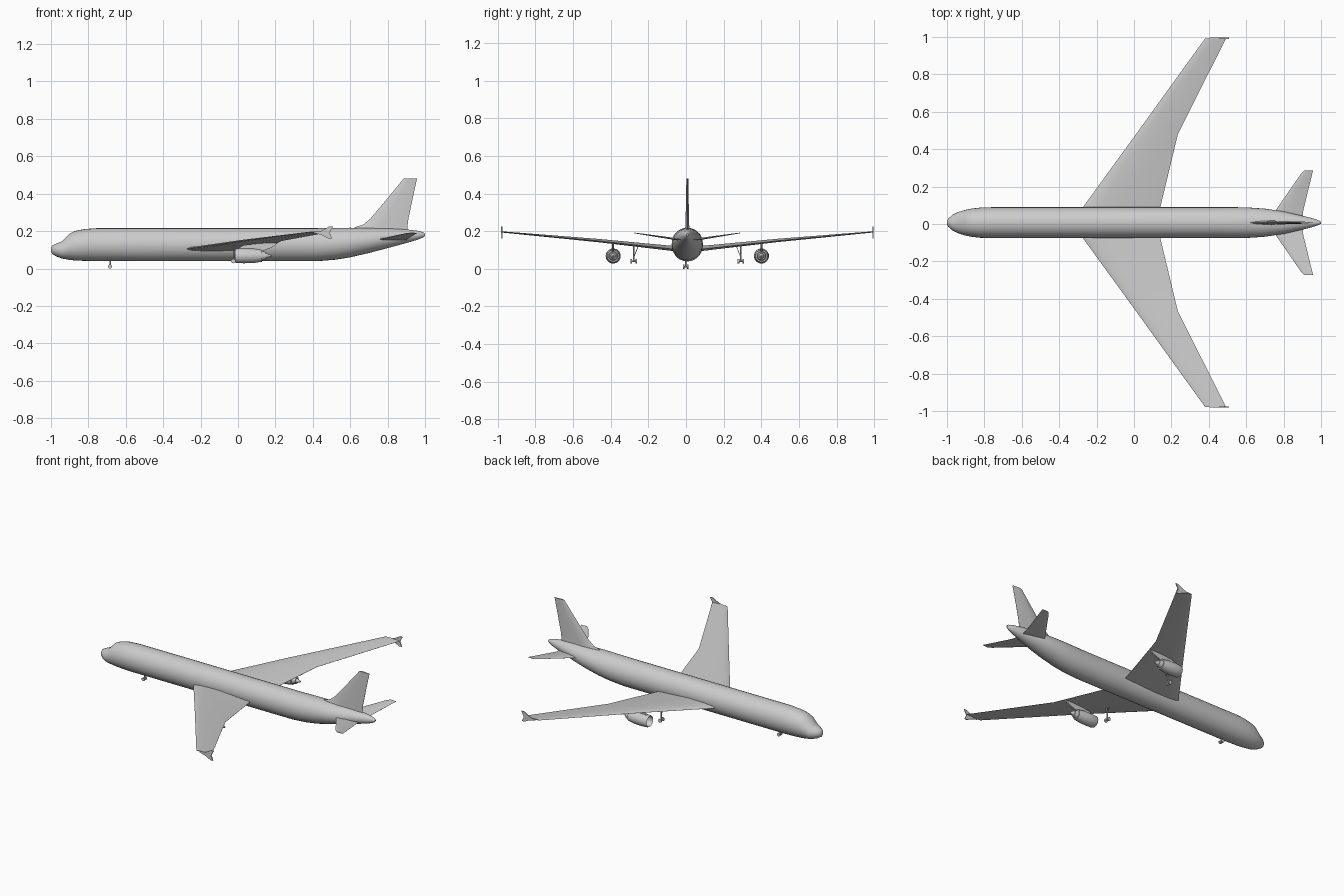
import bpy, bmesh, math
from mathutils import Vector

if "Cube" in bpy.data.objects:
    bpy.data.objects.remove(bpy.data.objects["Cube"])

CY = 0.007  # y of the aircraft's centre line

grey = bpy.data.materials.new("light_grey")
grey.use_nodes = True
COL = (0.60, 0.60, 0.60, 1)
grey.diffuse_color = COL
grey.node_tree.nodes["Principled BSDF"].inputs["Base Color"].default_value = COL


def loft(name, rings, smooth=40):
    """Skin a list of equal-length point rings and cap both ends."""
    bm = bmesh.new()
    vr = [[bm.verts.new(p) for p in r] for r in rings]
    n = len(vr[0])
    for a, b in zip(vr, vr[1:]):
        for i in range(n):
            j = (i + 1) % n
            bm.faces.new((a[i], a[j], b[j], b[i]))
    bm.faces.new(vr[0])
    bm.faces.new(vr[-1])
    bmesh.ops.recalc_face_normals(bm, faces=bm.faces)
    me = bpy.data.meshes.new(name)
    bm.to_mesh(me)
    bm.free()
    ob = bpy.data.objects.new(name, me)
    bpy.context.collection.objects.link(ob)
    me.materials.append(grey)
    if smooth:
        bpy.ops.object.select_all(action='DESELECT')
        ob.select_set(True)
        bpy.context.view_layer.objects.active = ob
        bpy.ops.object.shade_smooth_by_angle(angle=math.radians(smooth))
    return ob


def ellipse_x(x, y, z, ry, rz, n):
    """Ring of points facing along x."""
    return [(x, y + ry * math.cos(2 * math.pi * i / n), z + rz * math.sin(2 * math.pi * i / n))
            for i in range(n)]


def tube(name, a, b, r, n=10):
    """Cylinder between two points."""
    a, b = Vector(a), Vector(b)
    q = (b - a).to_track_quat('Z', 'Y')
    ring = [q @ Vector((r * math.cos(2 * math.pi * i / n), r * math.sin(2 * math.pi * i / n), 0))
            for i in range(n)]
    return loft(name, [[p + v for v in ring] for p in (a, b)])


# chord fraction and thickness fraction of a simple aerofoil
FOIL = [(0, 0), (.05, .5), (.2, .85), (.45, 1), (1, .04), (1, -.04), (.45, -.6), (.2, -.6), (.05, -.4)]


def surface(name, stations, side):
    """Wing-like part; stations are (y, leading x, trailing x, z, half thickness)."""
    rings = [[(xl + (xt - xl) * u, CY + side * y, z + t * h) for u, t in FOIL]
             for y, xl, xt, z, h in stations]
    return loft(name, rings, 25)


# Fuselage: x, half width, bottom z, top z
BODY = [(-1, .008, .092, .108), (-.993, .022, .077, .122), (-.97, .042, .064, .134),
        (-.94, .057, .053, .146), (-.90, .069, .046, .187), (-.87, .075, .043, .201),
        (-.82, .081, .041, .211), (-.75, .083, .039, .216), (.42, .083, .039, .216),
        (.52, .083, .047, .217), (.60, .082, .060, .218), (.70, .075, .083, .217),
        (.80, .060, .109, .215), (.90, .037, .136, .209), (.96, .022, .154, .202),
        (.99, .011, .166, .194), (1, .005, .175, .187)]
loft("fuselage", [ellipse_x(x, CY, (a + b) / 2, w, (b - a) / 2, 28) for x, w, a, b in BODY])

# Fin with dorsal fillet: z, leading x, trailing x, half thickness
FIN = [(.19, .59, .91, .012), (.22, .625, .905, .011), (.235, .67, .907, .010),
       (.265, .707, .911, .009), (.38, .803, .935, .007), (.48, .885, .957, .005)]
loft("tail_fin", [[(xl + (xt - xl) * u, CY + s * h * t, z)
                   for u, t, s in [(0, 0, 1), (.12, .6, 1), (.4, 1, 1), (1, .08, 1),
                                   (1, .08, -1), (.4, 1, -1), (.12, .6, -1)]]
                  for z, xl, xt, h in FIN], 25)

for side, lab in ((1, "right"), (-1, "left")):
    # Main wing with a kinked trailing edge
    surface("wing_" + lab, [(0, -.335, .12, .099, .018), (.08, -.275, .14, .105, .017),
                            (.475, .012, .235, .148, .011), (.985, .38, .492, .195, .004)], side)
    # Fishtail wingtip fence
    pts = [(.405, .191), (.45, .203), (.488, .225), (.508, .225),
           (.49, .192), (.503, .160), (.485, .160), (.45, .178)]
    loft("wingtip_fence_" + lab, [[(x, CY + side * y, z) for x, z in pts]
                                  for y in (.983, .989)], 0)
    # Tailplane
    surface("tailplane_" + lab, [(0, .70, .90, .150, .008), (.065, .757, .905, .157, .007),
                                 (.262, .893, .953, .187, .003), (.28, .912, .958, .190, .002)], side)

    # Engine nacelle with hollow intake, then core and exhaust cone
    ey, ez = CY + side * .394, .068
    shell = [(.03, .010), (.03, .031), (-.012, .032), (-.016, .035), (-.008, .038),
             (.03, .040), (.08, .039), (.127, .032), (.127, .025), (.15, .020),
             (.15, .014), (.178, .003)]
    loft("engine_" + lab, [ellipse_x(x, ey, ez, r, r, 24) for x, r in shell])
    loft("engine_spinner_" + lab, [ellipse_x(x, ey, ez, r, r, 16)
                                   for x, r in ((.031, .012), (.015, .008), (.004, .001))])
    # Pylon joining the engine to the wing
    pyl = [(-.005, .104), (.03, .125), (.12, .135), (.212, .136), (.18, .112), (.12, .09), (.03, .10)]
    loft("engine_pylon_" + lab, [[(x, ey + d, z) for x, z in pyl] for d in (-.005, .005)], 0)

    # Main landing gear
    gy = CY + side * .285
    tube("main_gear_strut_" + lab, (-.02, gy, .125), (-.025, gy, .040), .004)
    tube("main_gear_brace_" + lab, (-.024, gy, .06), (-.02, gy - side * .022, .115), .002, 6)
    tube("main_gear_axle_" + lab, (-.025, gy - .014, .040), (-.025, gy + .014, .040), .003)
    for k in (-1, 1):
        tube("main_gear_wheel_%s_%s" % (lab, "outer" if k == side else "inner"),
             (-.025, gy + k * .009, .040), (-.025, gy + k * .017, .040), .012, 16)

# Nose landing gear
ny = CY - .008
tube("nose_gear_strut", (-.68, ny, .06), (-.685, ny, .011), .004)
tube("nose_gear_axle", (-.685, ny - .012, .011), (-.685, ny + .012, .011), .003)
for k, lab in ((-1, "left"), (1, "right")):
    tube("nose_gear_wheel_" + lab, (-.685, ny + k * .006, .011),
         (-.685, ny + k * .014, .011), .011, 16)
